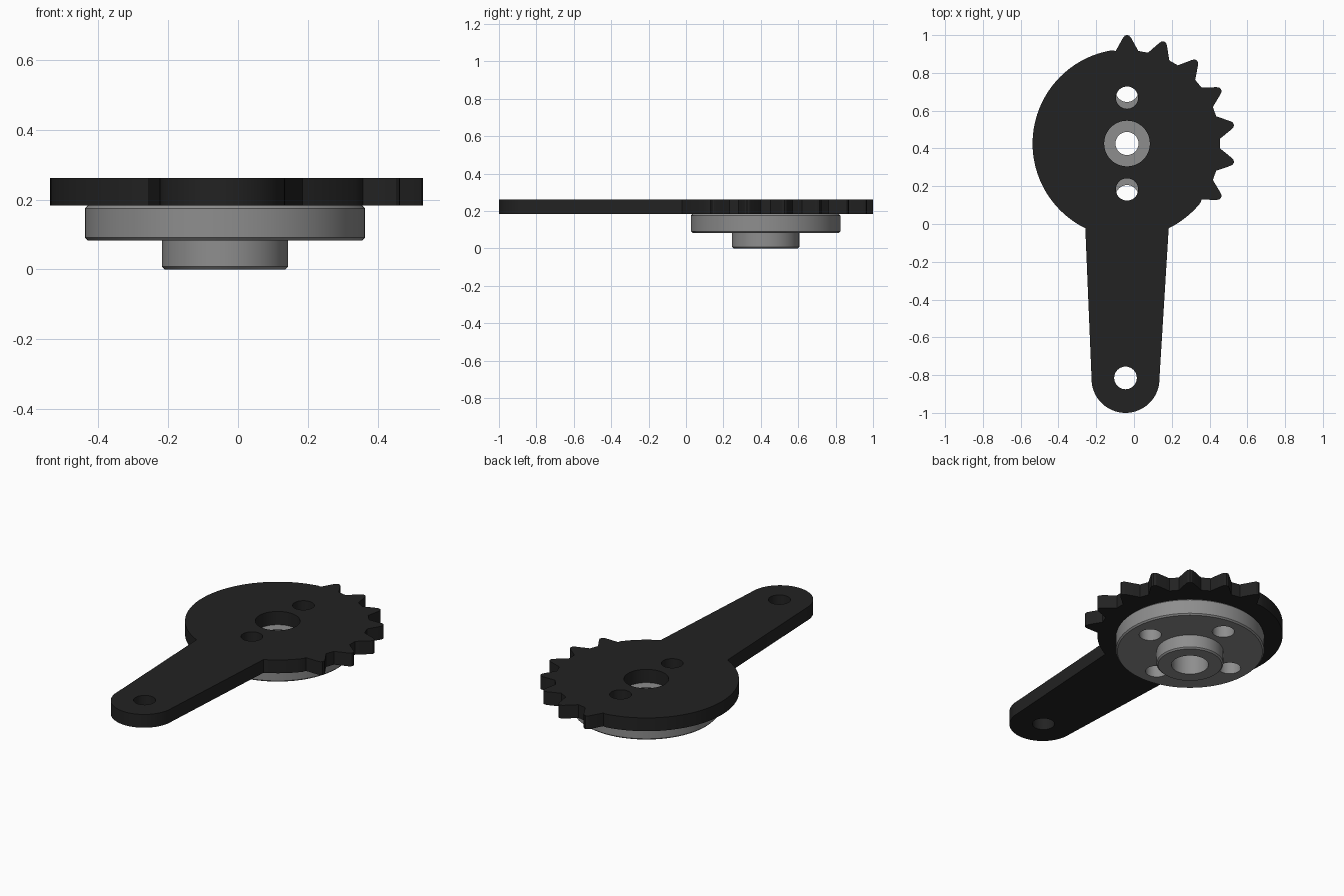
import bpy, bmesh, math

if "Cube" in bpy.data.objects:
    bpy.data.objects.remove(bpy.data.objects["Cube"])

CX, CY = -0.037, 0.426           # shared axis of gear and hub
AX, AY = -0.045, -0.82           # lever end
Z0, Z1 = 0.183, 0.262            # plate bottom and top


def material(name, value):
    m = bpy.data.materials.new(name)
    m.diffuse_color = (value, value, value, 1)
    m.use_nodes = True
    m.node_tree.nodes["Principled BSDF"].inputs["Base Color"].default_value = m.diffuse_color
    return m


dark = material("black_plastic", 0.016)
metal = material("grey_metal", 0.27)


def arc(cx, cy, r, a0, a1, n):
    return [(cx + r * math.cos(math.radians(a0 + (a1 - a0) * i / n)),
             cy + r * math.sin(math.radians(a0 + (a1 - a0) * i / n))) for i in range(n + 1)]


def circle(cx, cy, r, n=40):
    return arc(cx, cy, r, 0, 360, n)[:-1]


def smooth(ob):
    bpy.ops.object.select_all(action='DESELECT')
    ob.select_set(True)
    bpy.context.view_layer.objects.active = ob
    bpy.ops.object.shade_smooth_by_angle(angle=math.radians(25))


def plate(name, loops, z0, z1, mat):
    """Flat plate from an outline and its holes."""
    cu = bpy.data.curves.new(name, 'CURVE')
    cu.dimensions, cu.fill_mode, cu.extrude = '2D', 'BOTH', (z1 - z0) / 2
    for pts in loops:
        s = cu.splines.new('POLY')
        s.points.add(len(pts) - 1)
        for p, (x, y) in zip(s.points, pts):
            p.co = (x, y, 0, 1)
        s.use_cyclic_u = True
    ob = bpy.data.objects.new(name, cu)
    bpy.context.collection.objects.link(ob)
    bpy.ops.object.select_all(action='DESELECT')
    ob.select_set(True)
    bpy.context.view_layer.objects.active = ob
    bpy.ops.object.convert(target='MESH')
    ob = bpy.context.view_layer.objects.active
    bm = bmesh.new()
    bm.from_mesh(ob.data)
    bmesh.ops.remove_doubles(bm, verts=bm.verts, dist=1e-5)
    bmesh.ops.recalc_face_normals(bm, faces=bm.faces)
    bmesh.ops.translate(bm, verts=bm.verts, vec=(0, 0, (z0 + z1) / 2))
    bm.to_mesh(ob.data)
    bm.free()
    ob.data.materials.clear()
    ob.data.materials.append(mat)
    smooth(ob)
    return ob


def lathe(name, profile, mat, n=72):
    """Closed (r, z) profile turned around the hub axis."""
    bm = bmesh.new()
    rings = [[bm.verts.new((x, y, z)) for x, y in circle(CX, CY, r, n)] for r, z in profile]
    for k, a in enumerate(rings):
        b = rings[(k + 1) % len(rings)]
        for i in range(n):
            j = (i + 1) % n
            bm.faces.new((a[i], a[j], b[j], b[i]))
    bmesh.ops.recalc_face_normals(bm, faces=bm.faces)
    me = bpy.data.meshes.new(name)
    bm.to_mesh(me)
    bm.free()
    me.materials.append(mat)
    ob = bpy.data.objects.new(name, me)
    bpy.context.collection.objects.link(ob)
    return ob


# Lever plate outline: lower right disc edge, seven teeth, plain disc, tapered arm
outline = arc(CX, CY, 0.5, -63.8, -39, 8)
tooth = [(0.49, -0.06), (0.56, -0.021), (0.571, -0.012), (0.575, 0),
         (0.571, 0.012), (0.56, 0.021), (0.49, 0.06)]
for a in range(-30, 91, 20):
    c, s = math.cos(math.radians(a)), math.sin(math.radians(a))
    outline += [(CX + r * c - t * s, CY + r * s + t * c) for r, t in tooth]
outline += arc(CX, CY, 0.5, 99, 243.8, 48)
outline += arc(AX, AY, 0.18, 178, 362, 32)

holes = [circle(CX, CY, 0.121, 48), circle(AX, AY + 0.005, 0.06)]
holes += [circle(CX, CY + d, 0.059) for d in (0.243, -0.243)]
plate("toothed_lever_plate", [outline] + holes, Z0, Z1, dark)

# Metal hub: boss, flange and stepped bore
b = 0.008
hub = lathe("metal_hub", [
    (0.10, 0), (0.18 - b, 0), (0.18, b), (0.18, 0.083), (0.40 - b, 0.083),
    (0.40, 0.083 + b), (0.40, Z0 - b), (0.40 - b, Z0), (0.061, Z0),
    (0.061, 0.13), (0.10, 0.13)], metal)

# Four screw holes through the flange
for k in range(4):
    a = math.radians(90 * k)
    bpy.ops.mesh.primitive_cylinder_add(
        vertices=40, radius=0.06, depth=0.3,
        location=(CX + 0.28 * math.cos(a), CY + 0.28 * math.sin(a), 0.13))
    cutter = bpy.context.object
    cutter.name = "hole_cutter"
    cutter.hide_render = True
    mod = hub.modifiers.new("hole", 'BOOLEAN')
    mod.operation, mod.solver, mod.object = 'DIFFERENCE', 'EXACT', cutter
    bpy.context.view_layer.objects.active = hub
    bpy.ops.object.modifier_apply(modifier=mod.name)
    bpy.data.objects.remove(cutter)
hub.data.materials.clear()
hub.data.materials.append(metal)
smooth(hub)
